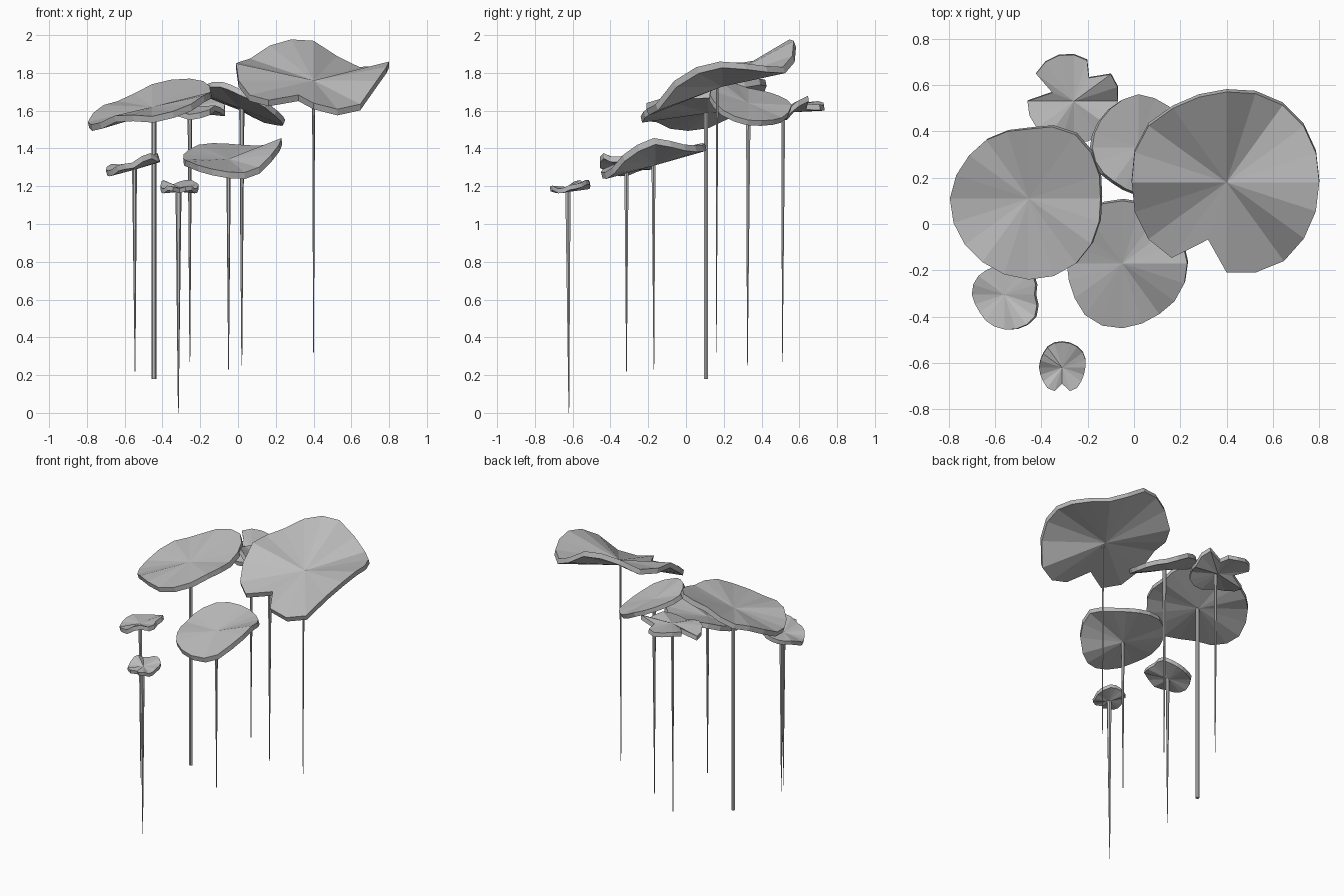
import bpy, bmesh
from math import cos, sin, radians
from mathutils import Vector

cube = bpy.data.objects.get("Cube")
if cube:
    bpy.data.objects.remove(cube)

grey = bpy.data.materials.new("leaf_grey")
grey.use_nodes = True
colour = (0.5, 0.5, 0.5, 1)
grey.diffuse_color = colour
grey.node_tree.nodes["Principled BSDF"].inputs["Base Color"].default_value = colour

SEGMENTS = 20


def around(values, degrees):
    """Smooth closed curve through evenly spaced values, read at an angle."""
    count = len(values)
    position = degrees / 360 * count
    i = int(position)
    t = position - i
    a, b, c, d = (values[(i + k) % count] for k in (-1, 0, 1, 2))
    return b + t / 2 * (c - a + t * (2 * a - 5 * b + 4 * c - d + t * (3 * (b - c) + d - a)))


def finish(bm, name):
    bmesh.ops.recalc_face_normals(bm, faces=bm.faces)
    mesh = bpy.data.meshes.new(name)
    bm.to_mesh(mesh)
    bm.free()
    mesh.materials.append(grey)
    obj = bpy.data.objects.new(name, mesh)
    bpy.context.collection.objects.link(obj)
    return obj


def leaf(name, hub, radii, lifts, thickness, notches=()):
    """Wavy pleated leaf: radii and rim lifts in hundredths, every 30 degrees from +x."""
    hub = Vector(hub)
    spokes = [(s * 360 / SEGMENTS, None) for s in range(SEGMENTS)]
    spokes = [s for s in spokes if all(abs(s[0] - n[0]) > 7 for n in notches)]
    rim = []
    for angle, cut in sorted(spokes + list(notches), key=lambda s: s[0]):
        full = around(radii, angle) / 100
        r = cut or full
        a = radians(angle)
        rim.append(hub + Vector((r * cos(a), r * sin(a), around(lifts, angle) / 100 * r / full)))
    # thickness follows the overall tilt of the leaf
    tilt = Vector()
    for p, q in zip(rim, rim[1:] + rim[:1]):
        tilt += (p - hub).cross(q - hub)
    drop = tilt.normalized() * thickness
    bm = bmesh.new()
    top, low = ([bm.verts.new(p - offset) for p in [hub] + rim] for offset in (Vector(), drop))
    n = len(rim)
    for i in range(n):
        a, b = i + 1, (i + 1) % n + 1
        bm.faces.new((top[0], top[a], top[b]))
        bm.faces.new((low[0], low[b], low[a]))
        bm.faces.new((top[a], low[a], low[b], top[b]))
    return finish(bm, name + "_leaf")


def stalk(name, top, foot, wide, narrow):
    """Thin six-sided stalk from below the leaf to its foot."""
    bm = bmesh.new()
    rings = []
    for centre, r in ((foot, narrow), (top, wide)):
        rings.append([bm.verts.new((centre[0] + r * cos(radians(60 * k)),
                                    centre[1] + r * sin(radians(60 * k)), centre[2]))
                      for k in range(6)])
    for k in range(6):
        j = (k + 1) % 6
        bm.faces.new((rings[0][k], rings[0][j], rings[1][j], rings[1][k]))
    for ring in rings:
        bm.faces.new(ring)
    return finish(bm, name + "_stalk")


# largest leaf, high on the left
leaf("large", (.40, .18, 1.76), (40, 41, 41, 39, 39, 42, 41, 42, 40, 39, 42, 41),
     (10, 8, 8, 21, 20, 10, 9, -6, -11, -12, -15, 3), .035, [(252, .26)])
stalk("large", (.40, .165, 1.73), (.40, .16, .32), .008, .002)

# wide leaf on the right
leaf("wide", (-.455, .11, 1.62), (31, 33, 34, 30, 31, 32, 34, 34, 34, 35, 35, 33),
     (8, 13, 15, 12, 4, 0, -8, -9, -4, -5, 0, 7), .035)
stalk("wide", (-.445, .106, 1.6), (-.445, .106, .18), .013, .013)

# tilted leaf behind the middle
leaf("tilted", (.02, .33, 1.64), (23, 23, 22, 23, 21, 20, 20, 19, 18, 20, 22, 23),
     (-9, -9, -7, -1, 3, 6, 8, 11, 11, 7, 2, -5), .03)
stalk("tilted", (.02, .33, 1.62), (.02, .325, .25), .014, .002)

# split leaf at the back
leaf("split", (-.26, .53, 1.62), (19, 20, 18, 20, 21, 20, 20, 20, 18, 17, 19, 17),
     (-2, 6, 2, 1, 3, 2, -4, -2, -1, -4, -2, 1), .03, [(57, .12), (158, .1)])
stalk("split", (-.255, .515, 1.6), (-.255, .51, .27), .012, .002)

# cupped leaf at the front
leaf("cupped", (-.05, -.17, 1.345), (28, 27, 27, 27, 27, 26, 24, 25, 28, 28, 27, 28),
     (11, 8, 7, 8, 8, 4, 0, -1, -4, -7, -6, 4), .035)
stalk("cupped", (-.05, -.172, 1.33), (-.05, -.17, .23), .012, .002)

# small leaf at the right
leaf("small", (-.56, -.305, 1.315), (13, 15, 14, 13, 13, 14, 14, 13, 14, 15, 16, 16),
     (5, 6, 3, 1, 0, 0, -3, -3, 0, 1, 6, 4), .03)
stalk("small", (-.548, -.315, 1.3), (-.545, -.315, .22), .013, .002)

# smallest leaf in front
leaf("tiny", (-.31, -.62, 1.195), (10, 11, 11, 11, 11, 10, 10, 10, 11, 10, 11, 10),
     (1, 2, 4, 3, 1, 4, 1, -1, 1, -1, 1, -1), .025, [(270, .07)])
stalk("tiny", (-.315, -.625, 1.18), (-.316, -.62, 0), .016, .002)
